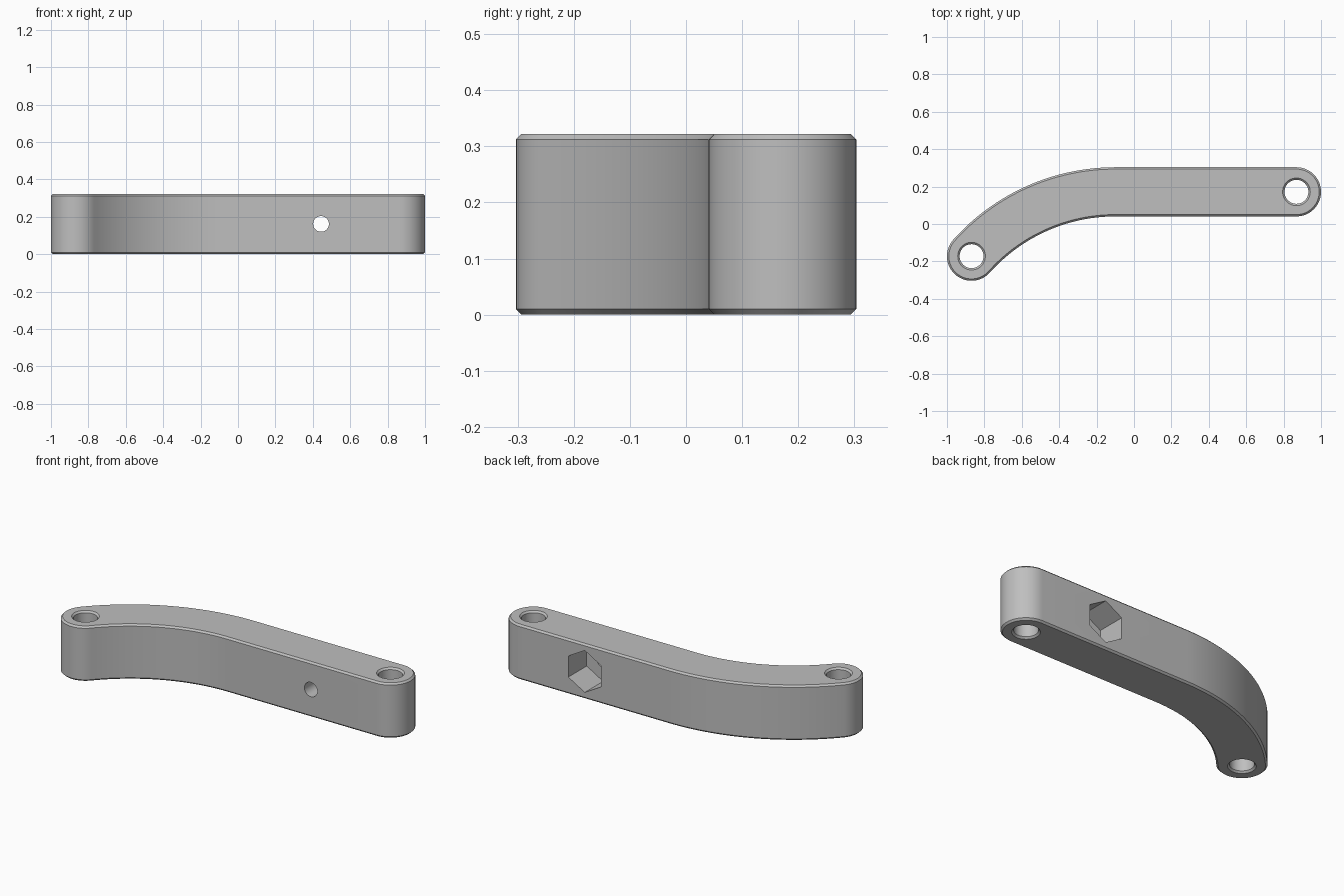
import bpy, bmesh
from math import sin, cos, pi, atan2, hypot
from mathutils import Matrix, Vector

if "Cube" in bpy.data.objects:
    bpy.data.objects.remove(bpy.data.objects["Cube"])

HEIGHT, HALF_WIDTH, CHAMFER = 0.322, 0.1315, 0.01
END_X, END_Y = 0.8685, 0.172      # pivot hole positions, mirrored through the centre
BEND_X = -0.10                    # where the straight half meets the bend
BORE = 0.064
BOLT_X, BOLT_Z = 0.444, 0.162

# Bend radius and sweep that join the straight half to the left pivot
dx, dy = END_X + BEND_X, 2 * END_Y
RADIUS = (dx * dx + dy * dy) / (2 * dy)
SWEEP = atan2(dx, RADIUS - dy)
BEND_Y = END_Y - RADIUS


def arc(cx, cy, r, start, end, steps):
    """Points along an arc, both ends included."""
    angles = [start + (end - start) * i / steps for i in range(steps + 1)]
    return [(cx + r * cos(a), cy + r * sin(a)) for a in angles]


def outline(w):
    """Closed bar outline for a given half width."""
    tail = pi / 2 + SWEEP
    return (arc(END_X, END_Y, w, -pi / 2, pi / 2, 32)
            + arc(BEND_X, BEND_Y, RADIUS + w, pi / 2, tail, 32)
            + arc(-END_X, -END_Y, w, tail, tail + pi, 32)[1:]
            + arc(BEND_X, BEND_Y, RADIUS - w, tail, pi / 2, 32)[1:])


def loft(name, rings):
    """Solid through a stack of (points, z) rings, capped at both ends."""
    bm = bmesh.new()
    loops = [[bm.verts.new((x, y, z)) for x, y in pts] for pts, z in rings]
    n = len(loops[0])
    for low, high in zip(loops, loops[1:]):
        for i in range(n):
            j = (i + 1) % n
            bm.faces.new((low[i], low[j], high[j], high[i]))
    bm.faces.new(loops[0][::-1])
    bm.faces.new(loops[-1])
    bmesh.ops.recalc_face_normals(bm, faces=bm.faces)
    mesh = bpy.data.meshes.new(name)
    bm.to_mesh(mesh)
    bm.free()
    obj = bpy.data.objects.new(name, mesh)
    bpy.context.collection.objects.link(obj)
    return obj


def circle(x, y, r, sides, turn=0.0):
    return arc(x, y, r, turn, turn + 2 * pi, sides)[:-1]


# Curved bar with chamfered top and bottom edges
bar = loft("curved_link_arm", [
    (outline(HALF_WIDTH - CHAMFER), 0),
    (outline(HALF_WIDTH), CHAMFER),
    (outline(HALF_WIDTH), HEIGHT - CHAMFER),
    (outline(HALF_WIDTH - CHAMFER), HEIGHT)])

cutters = []

# Pivot holes with chamfered mouths
for side, label in ((1, "left"), (-1, "right")):
    x, y = side * END_X, side * END_Y
    wide, narrow = (circle(x, y, r, 48) for r in (BORE + 2 * CHAMFER, BORE))
    cutters.append(loft(label + "_pivot_cutter", [
        (wide, -CHAMFER), (narrow, CHAMFER),
        (narrow, HEIGHT - CHAMFER), (wide, HEIGHT + CHAMFER)]))

# Cross bolt hole and the hexagonal nut pocket at the back
turn_to_y = Matrix.Translation(Vector((BOLT_X, 0, BOLT_Z))) @ Matrix.Rotation(-pi / 2, 4, "X")
back = END_Y + HALF_WIDTH
for name, ring, start in (
        ("bolt_cutter", circle(0, 0, 0.042, 40), -0.1),
        ("nut_cutter", circle(0, 0, 0.123, 6, pi / 2), back - 0.17)):
    cutter = loft(name, [(ring, start), (ring, back + 0.1)])
    cutter.data.transform(turn_to_y)
    cutters.append(cutter)

# Cut every hole, then bake the result
for cutter in cutters:
    cutter.hide_render = True
    mod = bar.modifiers.new(cutter.name, "BOOLEAN")
    mod.operation = "DIFFERENCE"
    mod.solver = "EXACT"
    mod.object = cutter
bpy.context.view_layer.update()
baked = bpy.data.meshes.new_from_object(bar.evaluated_get(bpy.context.evaluated_depsgraph_get()))
bar.modifiers.clear()
bar.data = baked
for cutter in cutters:
    bpy.data.objects.remove(cutter)

# Plain grey material
grey = bpy.data.materials.new("plain_grey")
grey.use_nodes = True
colour = (0.52, 0.52, 0.52, 1)
grey.diffuse_color = colour
grey.node_tree.nodes["Principled BSDF"].inputs["Base Color"].default_value = colour
bar.data.materials.clear()
bar.data.materials.append(grey)

# Smooth curved walls, keep the chamfers crisp
bpy.ops.object.select_all(action="DESELECT")
bar.select_set(True)
bpy.context.view_layer.objects.active = bar
bpy.ops.object.shade_smooth_by_angle(angle=pi / 7)
